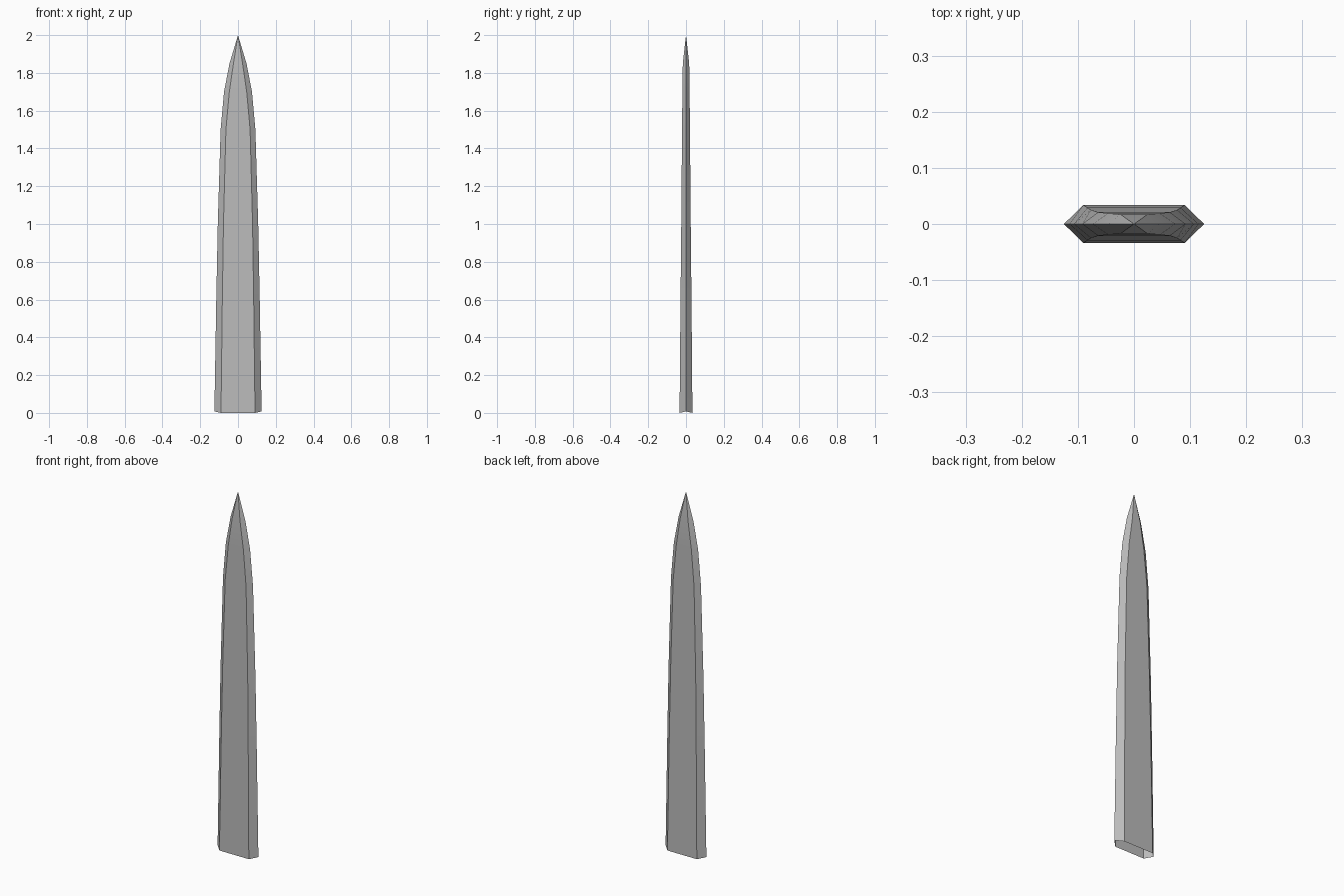
import bpy
import bmesh
import math

cube = bpy.data.objects.get("Cube")
if cube:
    bpy.data.objects.remove(cube, do_unlink=True)

# Plain steel
steel = bpy.data.materials.new("grey steel")
steel.use_nodes = True
color = (0.5, 0.5, 0.5, 1)
steel.diffuse_color = color
steel.node_tree.nodes["Principled BSDF"].inputs["Base Color"].default_value = color

# Blade stations: height, cutting edge x, flat face x, half thickness
stations = [
    (0.0, 0.125, 0.090, 0.034),
    (0.6, 0.115, 0.083, 0.029),
    (1.0, 0.107, 0.077, 0.025),
    (1.5, 0.092, 0.064, 0.021),
    (1.7, 0.074, 0.046, 0.019),
    (1.85, 0.045, 0.024, 0.017),
]

bm = bmesh.new()
rings = []
for z, edge, flat, thick in stations:
    edge_z = z if z else 0.008  # cutting edges start slightly above the base
    section = [(edge, 0, edge_z), (flat, thick, z), (-flat, thick, z),
               (-edge, 0, edge_z), (-flat, -thick, z), (flat, -thick, z)]
    rings.append([bm.verts.new(p) for p in section])

# Six-sided walls, left open at the base
for low, high in zip(rings, rings[1:]):
    for i in range(6):
        j = (i + 1) % 6
        bm.faces.new((low[i], low[j], high[j], high[i]))

# Point
tip = bm.verts.new((0, 0, 2))
for i in range(6):
    bm.faces.new((rings[-1][i], rings[-1][(i + 1) % 6], tip))

mesh = bpy.data.meshes.new("blade")
bm.to_mesh(mesh)
bm.free()
mesh.materials.append(steel)
blade = bpy.data.objects.new("blade", mesh)
bpy.context.collection.objects.link(blade)

# Smooth along the length, crisp along the bevels
bpy.ops.object.select_all(action="DESELECT")
blade.select_set(True)
bpy.context.view_layer.objects.active = blade
bpy.ops.object.shade_smooth_by_angle(angle=math.radians(20))
